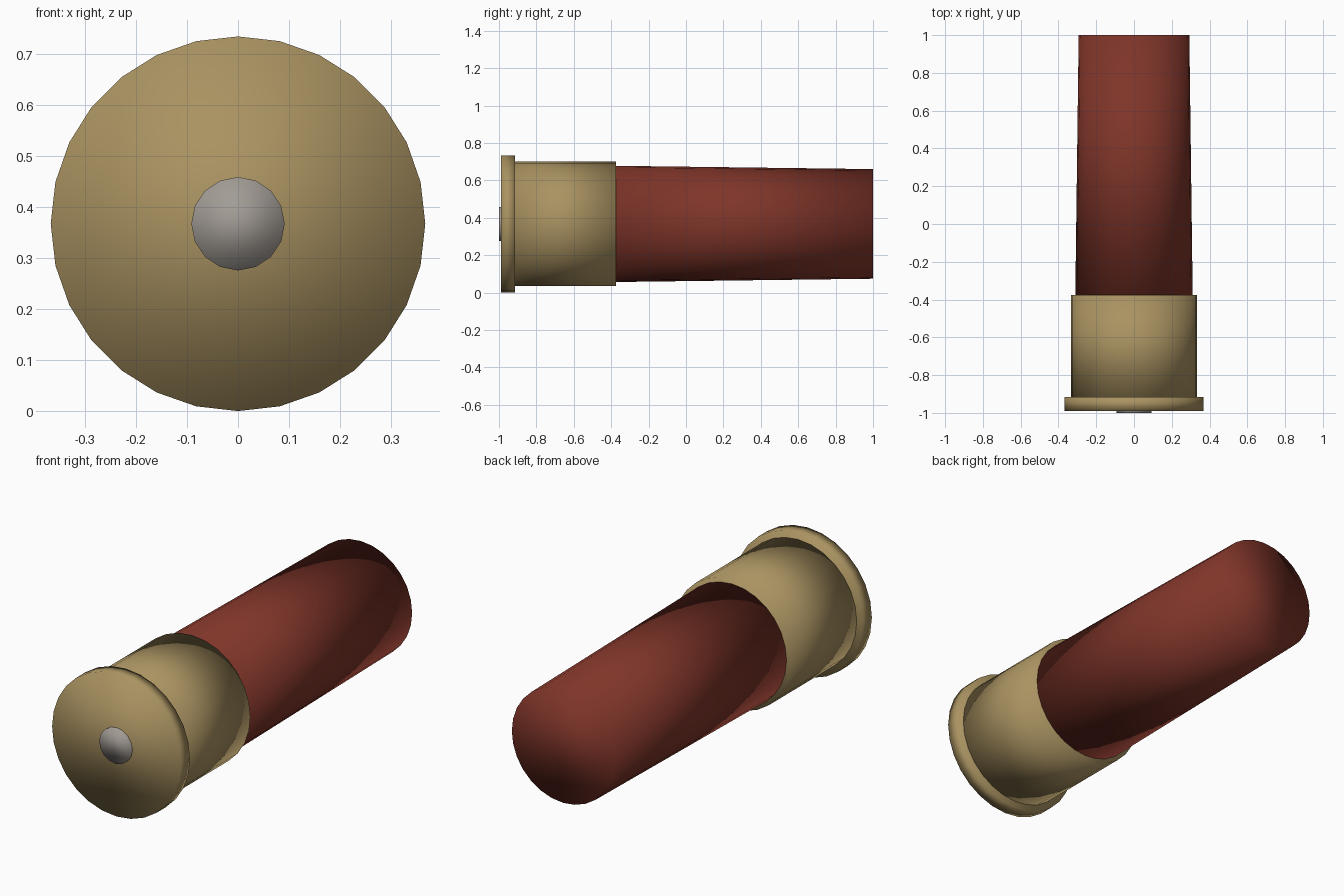
import bpy
import math

cube = bpy.data.objects.get("Cube")
if cube:
    bpy.data.objects.remove(cube, do_unlink=True)

AXIS_Z = 0.367  # height of the long axis


def material(name, rgb):
    mat = bpy.data.materials.new(name)
    mat.use_nodes = True
    mat.diffuse_color = (*rgb, 1)
    mat.node_tree.nodes["Principled BSDF"].inputs["Base Color"].default_value = (*rgb, 1)
    return mat


def barrel(name, mat, front, back, r_front, r_back, sides):
    """Closed smooth cylinder or cone lying along y."""
    bpy.ops.mesh.primitive_cone_add(
        vertices=sides, radius1=r_back, radius2=r_front, depth=back - front,
        location=(0, (front + back) / 2, AXIS_Z), rotation=(math.pi / 2, 0, 0))
    obj = bpy.context.object
    obj.name = name
    obj.data.materials.append(mat)
    bpy.ops.object.shade_smooth()
    return obj


brass = material("brass", (0.40, 0.29, 0.12))
red = material("dark red", (0.21, 0.035, 0.022))
steel = material("grey steel", (0.36, 0.33, 0.30))

# Tapered hull, brass head, rim and primer, from back to front
barrel("hull", red, -0.40, 1.0, 0.311, 0.293, 28)
barrel("brass_head", brass, -0.93, -0.375, 0.333, 0.333, 28)
barrel("rim", brass, -0.99, -0.915, AXIS_Z, AXIS_Z, 28)
barrel("primer", steel, -1.0, -0.97, 0.0915, 0.0915, 16)
